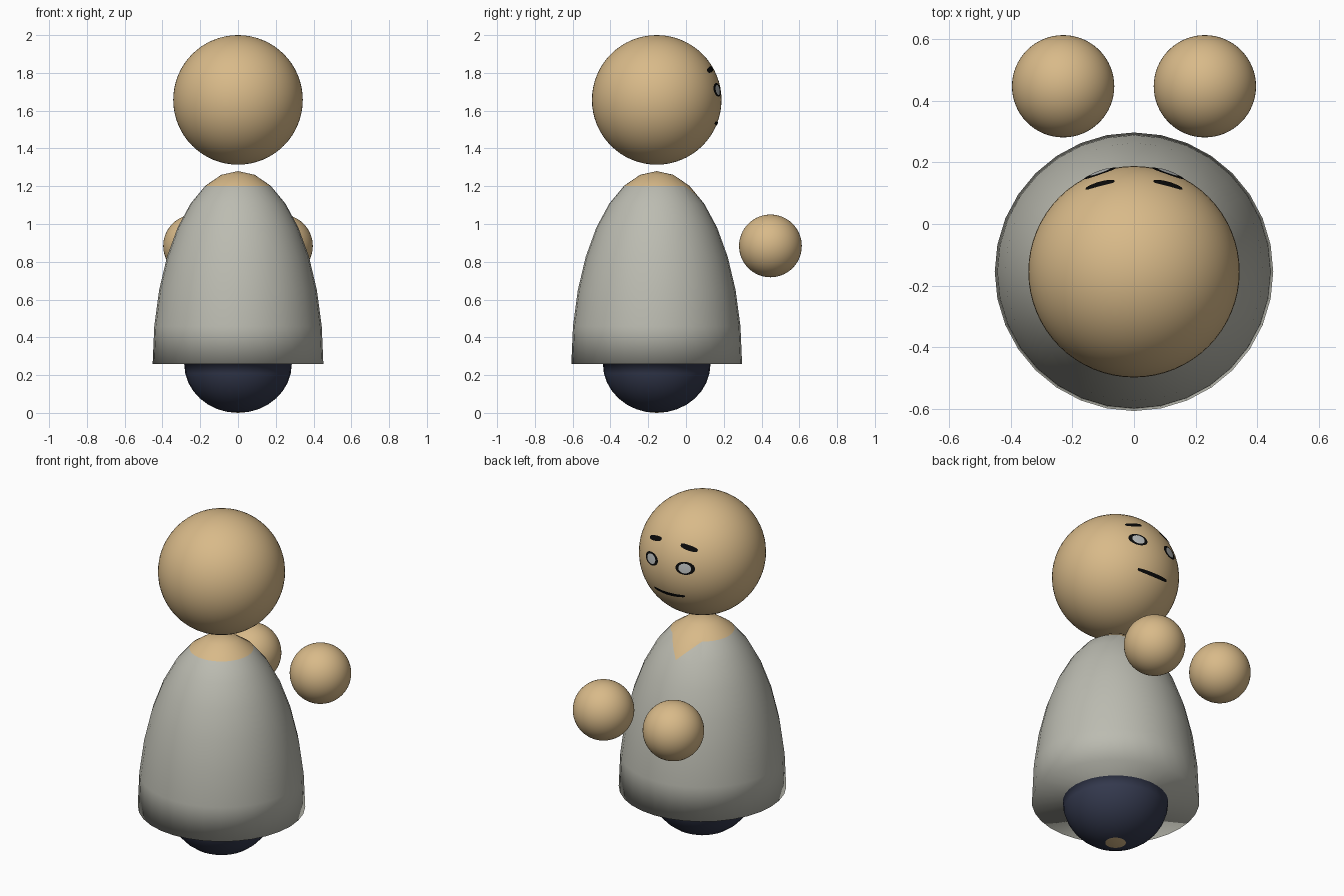
import bpy, bmesh, math
from mathutils import Vector

if "Cube" in bpy.data.objects:
    bpy.data.objects.remove(bpy.data.objects["Cube"])

AXIS_Y = -0.155
HEAD_C = Vector((0, AXIS_Y, 1.657))
HEAD_R = 0.343


def material(name, rgb):
    m = bpy.data.materials.new(name)
    m.diffuse_color = (*rgb, 1)
    m.use_nodes = True
    m.node_tree.nodes["Principled BSDF"].inputs["Base Color"].default_value = m.diffuse_color
    return m


SKIN = material("skin", (0.69, 0.49, 0.25))
COAT = material("coat grey", (0.50, 0.50, 0.44))
NAVY = material("trouser navy", (0.034, 0.041, 0.076))
BLACK = material("black", (0.003, 0.003, 0.003))
EYE = material("eye pale grey", (0.48, 0.50, 0.50))


def finish(name, bm, mats):
    for f in bm.faces:
        f.smooth = True
    me = bpy.data.meshes.new(name)
    bm.to_mesh(me)
    bm.free()
    for m in mats:
        me.materials.append(m)
    ob = bpy.data.objects.new(name, me)
    bpy.context.collection.objects.link(ob)
    return ob


def sphere(name, centre, radius, mat):
    bm = bmesh.new()
    bmesh.ops.create_uvsphere(bm, u_segments=64, v_segments=32, radius=radius)
    finish(name, bm, [mat]).location = centre


def body():
    # profile: tall half ellipsoid coat, flat hem, small half ellipsoid below
    base, step = 0.26, math.pi / 16
    prof = [(0.452 * math.sin(i * step), base + 1.02 * math.cos(i * step)) for i in range(1, 9)]
    prof += [(0.285 * math.sin(i * step), base + 0.26 * math.cos(i * step)) for i in range(8, 16)]
    n = 32
    bm = bmesh.new()
    rings = [[bm.verts.new((r * math.cos(2 * math.pi * k / n),
                            AXIS_Y + r * math.sin(2 * math.pi * k / n), z))
              for k in range(n)] for r, z in prof]
    top = bm.verts.new((0, AXIS_Y, base + 1.02))
    bottom = bm.verts.new((0, AXIS_Y, 0))
    for k in range(n):
        j = (k + 1) % n
        bm.faces.new((top, rings[0][k], rings[0][j]))
        bm.faces.new((bottom, rings[-1][j], rings[-1][k]))
        for a, b in zip(rings, rings[1:]):
            bm.faces.new((a[k], b[k], b[j], a[j]))

    # V neckline cut into the third ring, on the face side
    z_neck, z_tip, half = prof[1][1], prof[2][1], 0.097
    for s in (-1, 1):
        faces = [f for f in bm.faces if z_tip < f.calc_center_median().z < z_neck
                 and f.calc_center_median().y > AXIS_Y]
        geom = faces + list({e for f in faces for e in f.edges}) + list({v for f in faces for v in f.verts})
        bmesh.ops.bisect_plane(bm, geom=geom, dist=1e-5, plane_co=(0, 0, z_tip),
                               plane_no=(s * (z_neck - z_tip), 0, -half))
    for f in bm.faces:
        c = f.calc_center_median()
        in_v = c.y > AXIS_Y and c.z > z_tip + abs(c.x) * (z_neck - z_tip) / half
        if c.z > z_neck or (in_v and c.z > z_tip) or c.z < prof[-1][1]:
            f.material_index = 0
        elif c.z > base - 0.001:
            f.material_index = 1
        else:
            f.material_index = 2
    bmesh.ops.recalc_face_normals(bm, faces=bm.faces)
    finish("body", bm, [SKIN, COAT, NAVY])


def face_plate(name, cx, cz, rx, rz, mat, tilt=0.0, bend=0.0, lift=0.003, power=1.0):
    # thin oval plate wrapped onto the front of the head
    bm = bmesh.new()
    n, steps = 32, 5

    def point(u, v):
        x = cx + rx * u
        z = cz + rz * v + tilt * u + bend * u * u - HEAD_C.z
        r = HEAD_R + lift
        return HEAD_C + Vector((x, math.sqrt(r * r - x * x - z * z), z))

    centre = bm.verts.new(point(0, 0))
    prev = None
    for i in range(1, steps + 1):
        ring = []
        for k in range(n):
            a = 2 * math.pi * k / n
            sv = math.copysign(abs(math.sin(a)) ** power, math.sin(a))
            ring.append(bm.verts.new(point(i / steps * math.cos(a), i / steps * sv)))
        for k in range(n):
            j = (k + 1) % n
            if prev:
                bm.faces.new((prev[k], prev[j], ring[j], ring[k]))
            else:
                bm.faces.new((centre, ring[j], ring[k]))
        prev = ring
    bm.normal_update()
    for f in bm.faces:
        if f.normal.y < 0:
            f.normal_flip()
    finish(name, bm, [mat])


# Head and body
sphere("head", HEAD_C, HEAD_R, SKIN)
body()

# Hands, eyes and brows, mirrored
for side, s in (("left", -1), ("right", 1)):
    sphere(side + "_hand", (s * 0.23, 0.447, 0.884), 0.166, SKIN)
    face_plate(side + "_eye_rim", s * 0.11, 1.71, 0.052, 0.036, BLACK)
    face_plate(side + "_eye", s * 0.11, 1.71, 0.034, 0.027, EYE, lift=0.005)
    face_plate(side + "_brow", s * 0.11, 1.818, 0.047, 0.013, BLACK, tilt=-s * 0.010, power=0.6)

# Mouth
face_plate("mouth", 0, 1.53, 0.102, 0.010, BLACK, bend=0.006, power=0.4)
